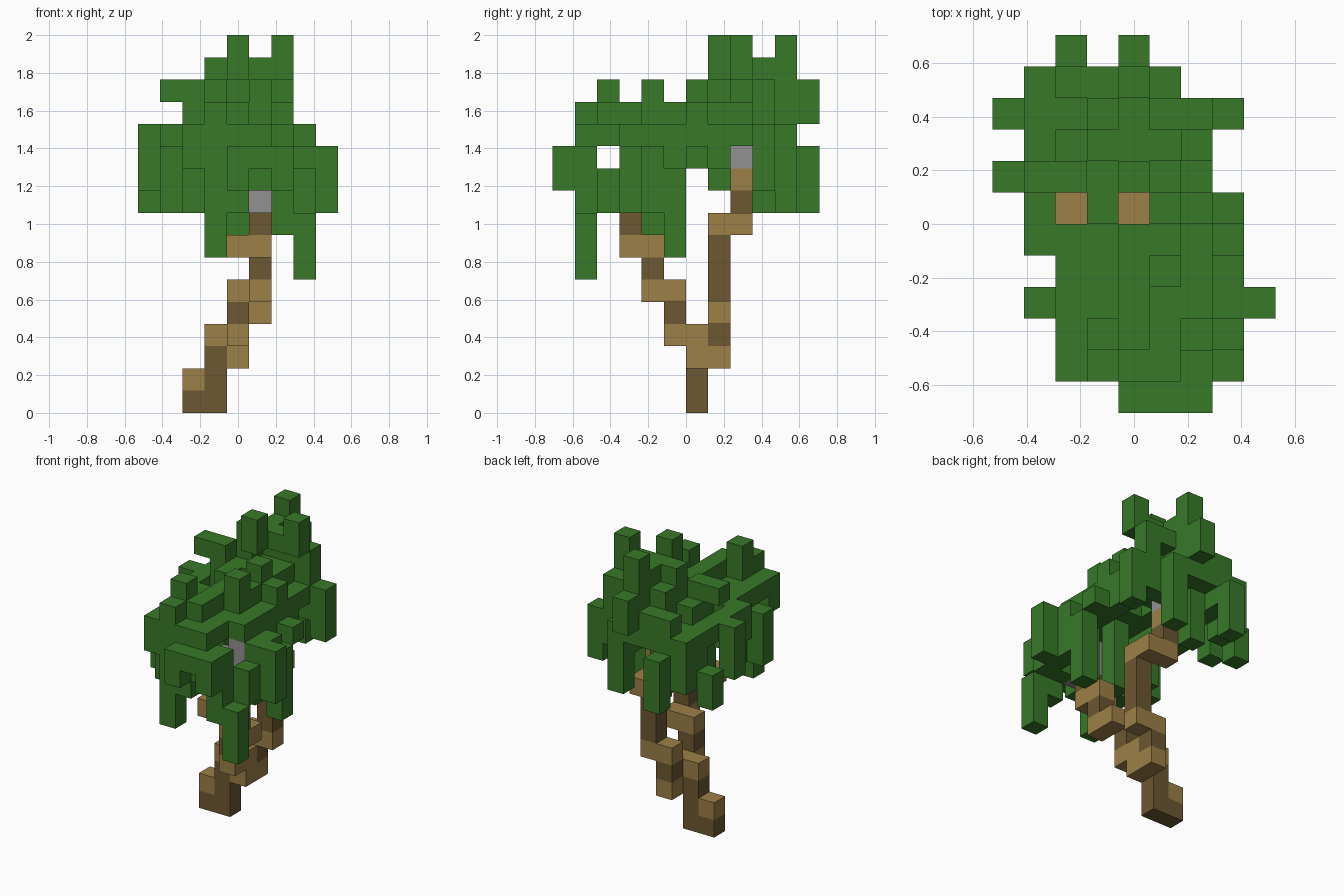
import bpy
import bmesh
from mathutils import Vector

cube = bpy.data.objects.get("Cube")
if cube:
    bpy.data.objects.remove(cube, do_unlink=True)

CELL = 2 / 17
ORIGIN = Vector((-4.5, -6, 0))
AXES = [Vector((1, 0, 0)), Vector((0, 1, 0)), Vector((0, 0, 1))]
occupied = set()


def material(name, color):
    mat = bpy.data.materials.new(name)
    mat.use_nodes = True
    mat.diffuse_color = (*color, 1)
    shader = mat.node_tree.nodes["Principled BSDF"]
    shader.inputs["Base Color"].default_value = (*color, 1)
    shader.inputs["Roughness"].default_value = 0.9
    return mat


def fill(boxes):
    """Cells covered by boxes given as inclusive x, y and z ranges."""
    cells = set()
    for x0, x1, y0, y1, z0, z1 in boxes:
        for x in range(x0, x1 + 1):
            for y in range(y0, y1 + 1):
                for z in range(z0, z1 + 1):
                    cells.add((x, y, z))
    return cells


def columns(posts):
    """Cells covered by upright posts given as x, y, bottom and top."""
    return fill([(x, x, y, y, low, high) for x, y, low, high in posts])


def claim(cells):
    """Keep only cells no earlier part has taken."""
    free = cells - occupied
    occupied.update(free)
    return free


def build(name, cells, mat):
    """Skin the cells with quads wherever a neighbour is empty."""
    bm = bmesh.new()
    for cell in sorted(cells):
        centre = Vector(cell) + Vector((0.5, 0.5, 0.5))
        for n in range(3):
            for sign in (-1, 1):
                normal = AXES[n] * sign
                neighbour = tuple(int(c) for c in Vector(cell) + normal)
                if neighbour in occupied:
                    continue
                a = AXES[(n + 1) % 3] / 2
                b = AXES[(n + 2) % 3] / 2 * sign
                middle = centre + normal / 2
                ring = (middle - a - b, middle + a - b, middle + a + b, middle - a + b)
                bm.faces.new([bm.verts.new((p + ORIGIN) * CELL) for p in ring])
    bmesh.ops.remove_doubles(bm, verts=bm.verts, dist=CELL / 100)
    mesh = bpy.data.meshes.new(name)
    bm.to_mesh(mesh)
    bm.free()
    mesh.materials.append(mat)
    bpy.context.collection.objects.link(bpy.data.objects.new(name, mesh))


green = material("leaf green", (0.040, 0.190, 0.022))
light = material("light bark", (0.335, 0.215, 0.063))
dark = material("dark bark", (0.150, 0.096, 0.031))
grey = material("grey twig", (0.283, 0.283, 0.283))

# Upright wood: root, trunk and the risers of both branches
dark_wood = claim(columns([
    (2, 6, 0, 0), (3, 6, 0, 2),
    (4, 5, 4, 4), (5, 4, 6, 6), (5, 3, 8, 8),
    (4, 7, 3, 3), (5, 7, 5, 7), (4, 8, 9, 9),
]))

# Sideways steps of the trunk and both branches
light_wood = claim(fill([
    (2, 2, 6, 6, 1, 1),
    (3, 4, 6, 6, 3, 3), (4, 4, 5, 5, 3, 3),
    (4, 5, 5, 5, 5, 5), (5, 5, 4, 4, 5, 5),
    (5, 5, 3, 4, 7, 7), (4, 4, 3, 3, 7, 7),
    (4, 4, 6, 7, 2, 2), (4, 5, 7, 7, 4, 4),
    (5, 5, 7, 8, 8, 8), (4, 4, 8, 8, 8, 8), (3, 4, 8, 8, 10, 10),
]))

# Twig ends inside the crown
twigs = claim(columns([
    (5, 2, 9, 9), (5, 3, 9, 10), (6, 3, 10, 11), (4, 8, 11, 11), (2, 8, 11, 11),
]))

# Flat leaf pads of the low front crown
front_pads = claim(fill([
    (2, 5, 1, 5, 12, 12), (4, 4, 2, 5, 13, 13), (3, 3, 1, 2, 13, 13),
    (5, 5, 4, 5, 13, 13), (6, 6, 3, 5, 12, 12), (6, 6, 4, 5, 11, 11),
    (2, 2, 3, 5, 11, 11), (4, 6, 0, 0, 11, 11), (3, 6, 1, 1, 10, 11),
    (1, 1, 5, 6, 11, 12), (5, 6, 6, 6, 12, 13), (3, 3, 6, 6, 12, 13),
    (6, 7, 6, 6, 11, 11),
]))

# Hanging and upright leaf sprigs around the front crown
front_sprigs = claim(columns([
    (3, 1, 7, 9), (4, 1, 9, 9), (6, 1, 8, 9), (7, 1, 6, 8),
    (4, 0, 10, 10), (6, 0, 10, 10), (2, 1, 11, 12),
    (6, 2, 9, 9), (7, 2, 9, 10), (7, 3, 9, 11), (8, 3, 9, 11),
    (7, 4, 9, 11), (7, 5, 7, 10),
    (1, 3, 9, 11), (2, 2, 9, 10), (2, 4, 9, 10), (4, 4, 8, 11), (6, 4, 8, 10),
    (3, 2, 13, 14), (5, 4, 14, 14), (5, 6, 14, 14),
]))

# Flat leaf pads of the tall back crown
back_pads = claim(fill([
    (1, 6, 7, 9, 12, 12), (2, 5, 10, 10, 12, 12), (2, 4, 10, 10, 13, 13),
    (2, 5, 7, 8, 13, 13), (3, 4, 9, 9, 13, 13), (1, 2, 9, 9, 11, 11),
    (5, 6, 9, 9, 11, 11), (1, 2, 7, 7, 14, 14), (3, 6, 9, 9, 14, 14),
    (3, 6, 8, 8, 15, 15), (4, 4, 10, 11, 14, 14),
]))

# Hanging and upright leaf sprigs around the back crown
back_sprigs = claim(columns([
    (0, 7, 10, 12), (0, 9, 9, 10), (1, 9, 10, 10), (1, 10, 10, 12),
    (2, 10, 11, 11), (2, 11, 9, 11), (3, 9, 9, 11), (4, 11, 13, 13),
    (5, 10, 9, 11), (6, 7, 11, 11), (7, 9, 10, 12), (6, 9, 13, 13),
    (3, 8, 14, 14), (4, 7, 15, 16), (4, 9, 15, 15), (4, 10, 15, 16),
    (6, 8, 16, 16),
]))

for part_name, part_cells, part_material in (
    ("trunk_risers", dark_wood, dark),
    ("branch_steps", light_wood, light),
    ("twig_ends", twigs, grey),
    ("front_leaf_pads", front_pads, green),
    ("front_leaf_sprigs", front_sprigs, green),
    ("back_leaf_pads", back_pads, green),
    ("back_leaf_sprigs", back_sprigs, green),
):
    build(part_name, part_cells, part_material)
